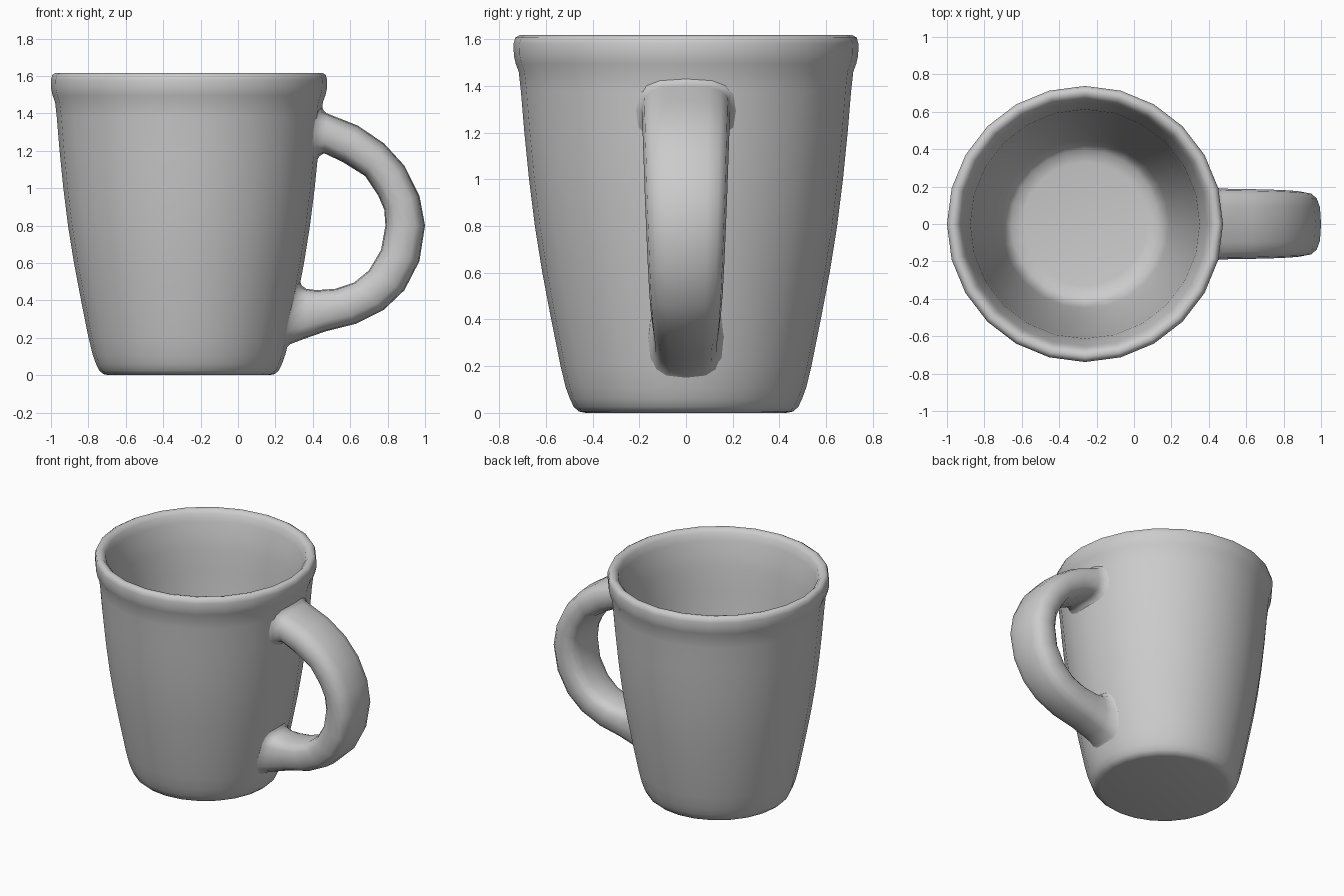
import bpy, bmesh, math
from mathutils import Vector

if "Cube" in bpy.data.objects:
    bpy.data.objects.remove(bpy.data.objects["Cube"])

AXIS_X = -0.262
SIDES = 24


def loft(name, rings, caps):
    """Skin closed rings of equal length, optionally capping both ends."""
    bm = bmesh.new()
    loops = [[bm.verts.new(co) for co in ring] for ring in rings]
    n = len(loops[0])
    for a, b in zip(loops, loops[1:]):
        for i in range(n):
            j = (i + 1) % n
            bm.faces.new((a[i], a[j], b[j], b[i]))
    if caps:
        bm.faces.new(loops[0])
        bm.faces.new(loops[-1])
    bmesh.ops.recalc_face_normals(bm, faces=bm.faces)
    mesh = bpy.data.meshes.new(name)
    bm.to_mesh(mesh)
    bm.free()
    obj = bpy.data.objects.new(name, mesh)
    bpy.context.collection.objects.link(obj)
    for p in mesh.polygons:
        p.use_smooth = True
    return obj


# Mug body: radius and height, up the outside and then down the inside
outside = [
    (0.43, 0.0), (0.458, 0.006), (0.48, 0.025), (0.497, 0.06), (0.515, 0.11),
    (0.537, 0.2), (0.577, 0.4), (0.615, 0.6), (0.647, 0.8), (0.672, 1.0),
    (0.692, 1.2), (0.707, 1.38), (0.716, 1.46), (0.729, 1.495), (0.737, 1.53),
    (0.738, 1.58), (0.731, 1.606), (0.712, 1.617),
]
inside = [
    (0.688, 1.612), (0.668, 1.59), (0.653, 1.54), (0.630, 1.45), (0.613, 1.36),
    (0.599, 1.2), (0.577, 1.0), (0.538, 0.7), (0.488, 0.4), (0.45, 0.22),
    (0.43, 0.15), (0.395, 0.112), (0.33, 0.10),
]
angles = [2 * math.pi * i / SIDES for i in range(SIDES)]
loft("mug_body", [[(AXIS_X + r * math.cos(a), r * math.sin(a), z) for a in angles]
                  for r, z in outside + inside], True)


def on_wall(co, offset):
    """Move a point along x onto the outside of the mug, plus an offset."""
    for (r0, z0), (r1, z1) in zip(outside, outside[1:]):
        if z0 <= co.z <= z1:
            r = r0 + (r1 - r0) * (co.z - z0) / (z1 - z0)
            break
    # allow for the flat sides of the body
    a = math.asin(co.y / r) % (2 * math.pi / SIDES) - math.pi / SIDES
    r *= math.cos(math.pi / SIDES) / math.cos(a)
    return Vector((AXIS_X + math.sqrt(r * r - co.y ** 2) + offset, co.y, co.z))


# Handle: outer edge (x, z), inner edge (x, z), half width, offset from the wall
sections = [
    (0.42, 1.435, 0.42, 1.15, 0.22, -0.004),
    (0.43, 1.415, 0.43, 1.172, 0.198, 0.01),
    (0.475, 1.40, 0.46, 1.187, 0.189, None),
    (0.64, 1.335, 0.56, 1.14, 0.187, None),
    (0.78, 1.24, 0.68, 1.065, 0.184, None),
    (0.89, 1.12, 0.75, 0.96, 0.18, None),
    (0.97, 0.96, 0.782, 0.885, 0.176, None),
    (1.0, 0.80, 0.788, 0.80, 0.171, None),
    (0.97, 0.61, 0.765, 0.67, 0.164, None),
    (0.89, 0.455, 0.70, 0.56, 0.157, None),
    (0.78, 0.35, 0.62, 0.495, 0.15, None),
    (0.63, 0.275, 0.52, 0.462, 0.143, None),
    (0.47, 0.235, 0.42, 0.455, 0.138, None),
    (0.355, 0.195, 0.365, 0.462, 0.137, None),
    (0.29, 0.165, 0.335, 0.48, 0.146, 0.01),
    (0.27, 0.145, 0.32, 0.505, 0.167, -0.004),
]


def squircle(t, power=0.68):
    c, s = math.cos(t), math.sin(t)
    return (math.copysign(abs(c) ** power, c), math.copysign(abs(s) ** power, s))


rings = []
for ox, oz, ix, iz, half, offset in sections:
    outer, inner = Vector((ox, 0, oz)), Vector((ix, 0, iz))
    mid, arm = (outer + inner) / 2, (outer - inner) / 2
    ring = []
    for k in range(16):
        u, v = squircle(2 * math.pi * k / 16)
        co = mid + arm * u + Vector((0, half * v, 0))
        ring.append(co if offset is None else on_wall(co, offset))
    rings.append(ring)
loft("handle", rings, False)
